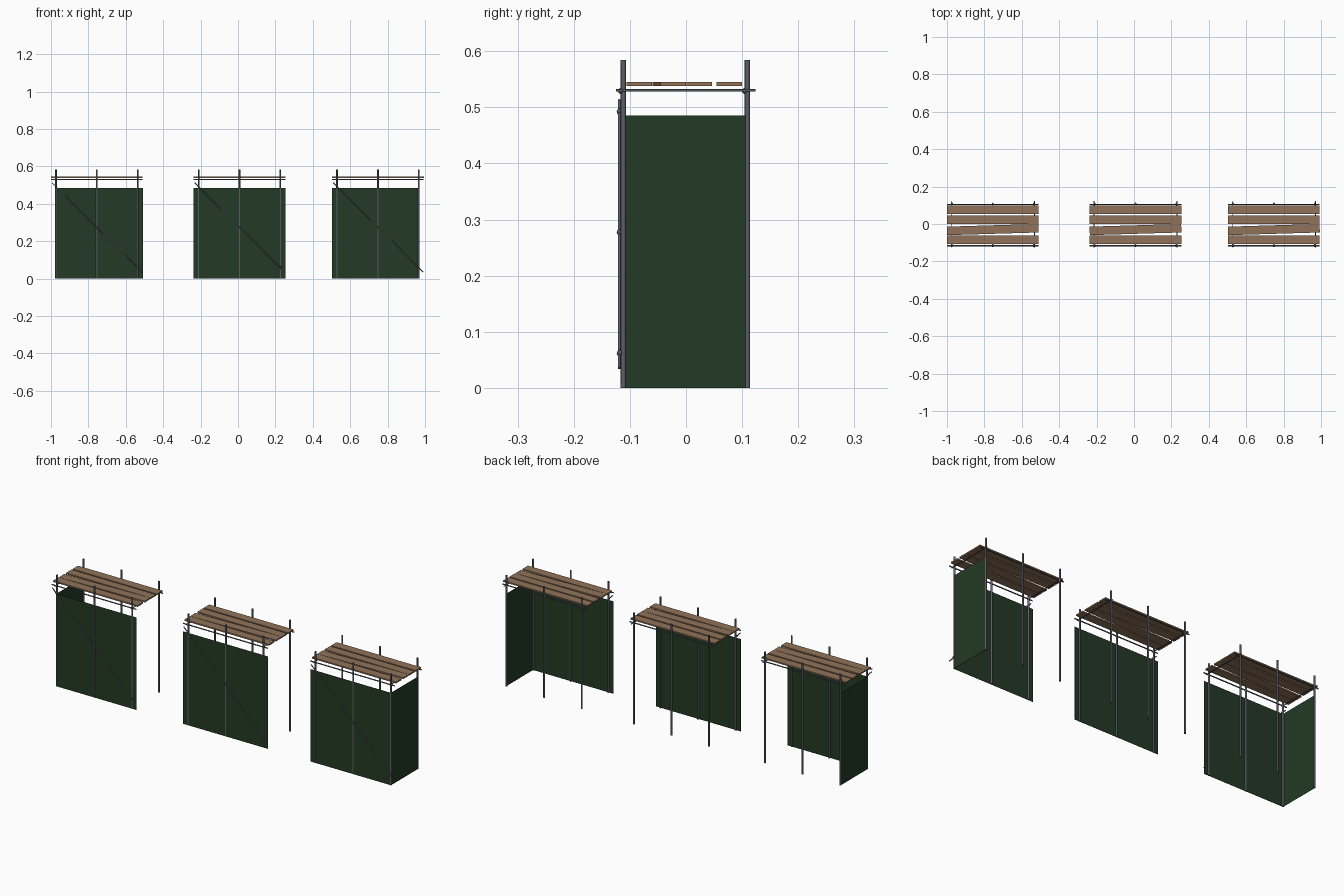
import bpy, math
from mathutils import Vector

if "Cube" in bpy.data.objects:
    bpy.data.objects.remove(bpy.data.objects["Cube"])


def material(name, rgb):
    m = bpy.data.materials.new(name)
    m.diffuse_color = (*rgb, 1)
    m.use_nodes = True
    m.node_tree.nodes["Principled BSDF"].inputs["Base Color"].default_value = m.diffuse_color
    return m


STEEL = material("galvanised steel", (0.105, 0.115, 0.14))
CLAMP = material("clamp steel", (0.085, 0.09, 0.105))
WOOD = material("plank wood", (0.28, 0.17, 0.10))
NET = material("green netting", (0.017, 0.042, 0.018))


def finish(name, mat, smooth=False):
    o = bpy.context.object
    o.name = name
    o.data.materials.append(mat)
    if smooth:
        bpy.ops.object.shade_smooth_by_angle(angle=math.radians(50))
    return o


def tube(name, a, b, r, sides=10):
    a, b = Vector(a), Vector(b)
    d = b - a
    bpy.ops.mesh.primitive_cylinder_add(vertices=sides, radius=r, depth=d.length,
                                        location=(a + b) / 2,
                                        rotation=d.to_track_quat('Z', 'Y').to_euler())
    return finish(name, STEEL, True)


def box(name, lo, hi, mat, rot=0):
    lo, hi = Vector(lo), Vector(hi)
    bpy.ops.mesh.primitive_cube_add(size=1, location=(lo + hi) / 2, rotation=(0, 0, rot))
    bpy.context.object.scale = hi - lo
    return finish(name, mat)


def clamp(loc):
    bpy.ops.mesh.primitive_uv_sphere_add(segments=10, ring_count=6, radius=0.0055, location=loc)
    finish("clamp", CLAMP, True)


FRONT, BACK = -0.1115, 0.1095   # standard rows
HALF = 0.2185                   # standard spacing along x
OVER = 0.245                    # deck half length
NET_TOP = 0.485


def scaffold_bay(cx, side):
    """side: -1 / 1 adds an end net on that side, 0 leaves both ends open."""
    # Upright standards, ledgers along x and their clamps
    for y, row in ((FRONT, "front"), (BACK, "back")):
        for x in (-HALF, 0, HALF):
            tube(row + "_standard", (cx + x, y, 0), (cx + x, y, 0.584), 0.0048)
            clamp((cx + x, y - 0.004, 0.529))
        tube(row + "_ledger", (cx - OVER, y - 0.005, 0.529), (cx + OVER, y - 0.005, 0.529), 0.003, 8)
    # Transoms across y
    for x in (-HALF - 0.004, HALF + 0.004):
        tube("transom", (cx + x, -0.125, 0.53), (cx + x, 0.124, 0.53), 0.0022, 8)
    # Diagonal brace clamped to the front standards
    tube("diagonal_brace", (cx - 0.24, -0.119, 0.513), (cx + 0.242, -0.119, 0.035), 0.0025, 8)
    for x in (-HALF, 0, HALF):
        clamp((cx + x, -0.118, 0.277 - x * 0.985))
    # Deck planks, one lying slightly askew
    for i in range(4):
        y = -0.083 + 0.0533 * i
        box("deck_plank", (cx - OVER, y - 0.0228, 0.538), (cx + OVER, y + 0.0228, 0.545),
            WOOD, math.radians(1.7) if i == 1 else 0)
    # Front net, stopping at the corner where an end net meets it
    left = cx - (HALF + 0.003 if side < 0 else 0.246)
    right = cx + (HALF + 0.003 if side > 0 else 0.246)
    box("front_net", (left, -0.1148, 0), (right, -0.1138, NET_TOP), NET)
    if side:
        x = cx + side * (HALF + 0.0025)
        box("end_net", (x - 0.0005, -0.1148, 0), (x + 0.0005, BACK, NET_TOP), NET)


# Left corner, middle and right corner bays
scaffold_bay(-0.755, -1)
scaffold_bay(0.008, 0)
scaffold_bay(0.748, 1)
